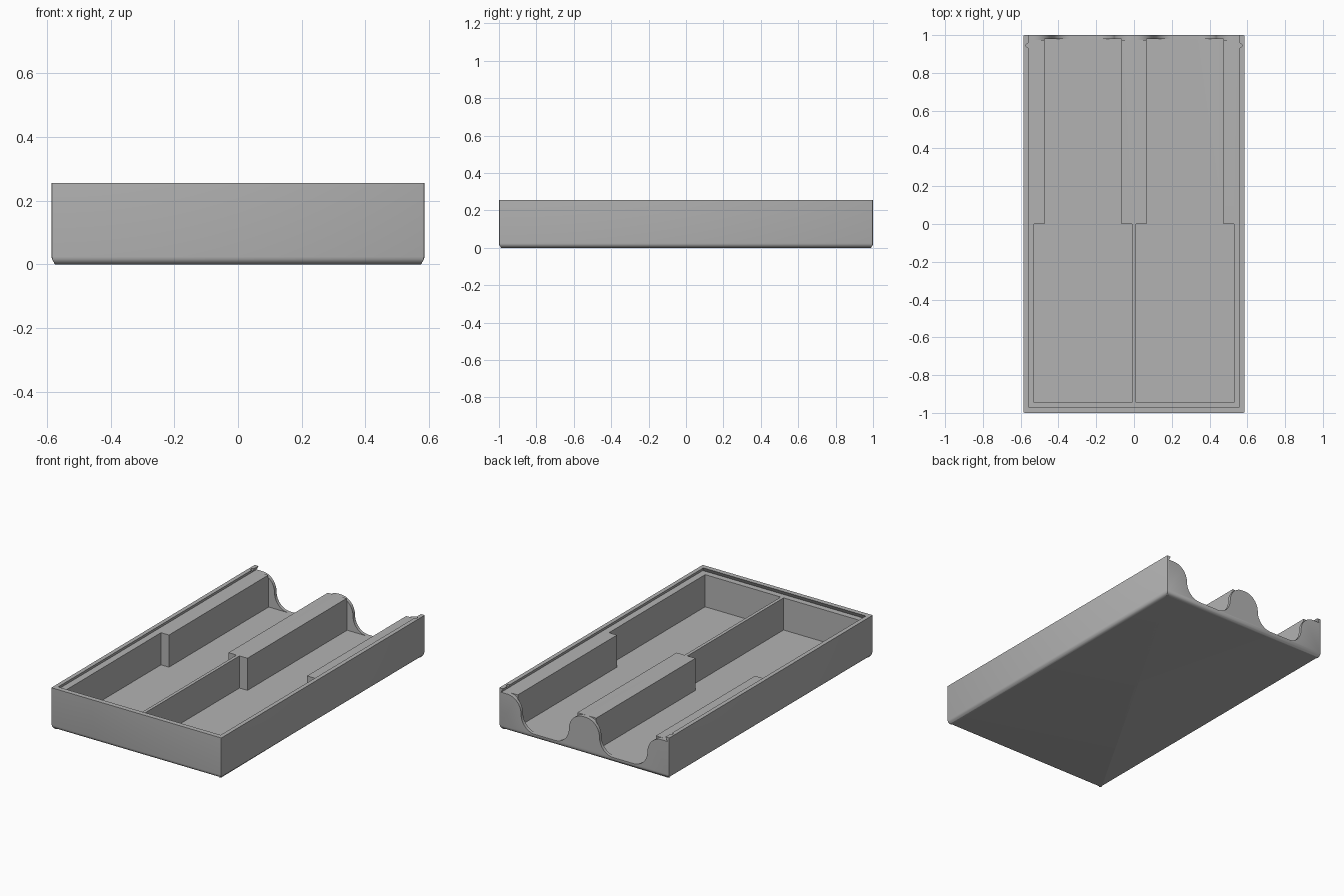
import bpy, bmesh, math

cube = bpy.data.objects.get("Cube")
if cube:
    bpy.data.objects.remove(cube, do_unlink=True)

W, L, H = 0.585, 1.0, 0.255      # half width, half length, height
FLOOR, LEDGE = 0.03, 0.23        # pocket floor and lid ledge heights

grey = bpy.data.materials.new("grey plastic")
grey.use_nodes = True
colour = (0.45, 0.45, 0.45, 1)
grey.diffuse_color = colour
grey.node_tree.nodes["Principled BSDF"].inputs["Base Color"].default_value = colour


def make_object(name, bm):
    bmesh.ops.recalc_face_normals(bm, faces=bm.faces)
    mesh = bpy.data.meshes.new(name)
    bm.to_mesh(mesh)
    bm.free()
    mesh.materials.append(grey)
    obj = bpy.data.objects.new(name, mesh)
    bpy.context.collection.objects.link(obj)
    return obj


def prism(name, lower, upper):
    """Closed solid between two matching outlines."""
    bm = bmesh.new()
    a = [bm.verts.new(p) for p in lower]
    b = [bm.verts.new(p) for p in upper]
    bm.faces.new(a)
    bm.faces.new(b)
    n = len(a)
    for i in range(n):
        j = (i + 1) % n
        bm.faces.new((a[i], a[j], b[j], b[i]))
    return make_object(name, bm)


def cut(target, cutter):
    cutter.hide_render = True
    mod = target.modifiers.new("cut", 'BOOLEAN')
    mod.operation, mod.solver, mod.object = 'DIFFERENCE', 'EXACT', cutter
    bpy.context.view_layer.objects.active = target
    bpy.ops.object.modifier_apply(modifier=mod.name)
    bpy.data.objects.remove(cutter, do_unlink=True)


# Outer tray block with rounded bottom edges and softened corners
bm = bmesh.new()
bmesh.ops.create_cube(bm, size=1)
for v in bm.verts:
    v.co = (v.co.x * 2 * W, v.co.y * 2 * L, (v.co.z + 0.5) * H)
uprights = [e for e in bm.edges if abs(e.verts[0].co.z - e.verts[1].co.z) > 0.1]
bmesh.ops.bevel(bm, geom=uprights, offset=0.006, segments=2, profile=0.5, affect='EDGES')
bottom = [e for e in bm.edges if all(v.co.z < 0.001 for v in e.verts)]
bmesh.ops.bevel(bm, geom=bottom, offset=0.024, segments=5, profile=0.5,
                affect='EDGES', clamp_overlap=False)
tray = make_object("storage_tray", bm)


# Undercut slide for the lid, open at the back
def slide(x, front, z):
    return [(-x, front, z), (x, front, z), (x, 1.1, z), (-x, 1.1, z)]


cut(tray, prism("lid_slide", slide(0.572, -0.982, LEDGE), slide(0.558, -0.968, H + 0.002)))

for side in (-1, 1):
    # Stepped pocket: wide front half, narrow rear half
    outline = [(0.01, -0.945), (0.53, -0.945), (0.53, 0), (0.475, 0),
               (0.475, 0.98), (0.065, 0.98), (0.065, 0), (0.01, 0)]
    cut(tray, prism("pocket", [(side * x, y, FLOOR) for x, y in outline],
                    [(side * x, y, 0.4) for x, y in outline]))

    # Scalloped opening through the back wall: two mirrored S curves
    r, mid, edge = (LEDGE - FLOOR) / 2, 0.27, 0.01
    steps = 12
    s_curve = []
    for i in range(steps + 1):
        t = math.pi / 2 * i / steps
        s_curve.append((edge + r * math.sin(t) * 0.95, LEDGE - r * (1 - math.cos(t))))
    for i in range(1, steps + 1):
        t = math.pi / 2 * i / steps
        s_curve.append((edge + 0.95 * r * (2 - math.cos(t)), FLOOR + r * (1 - math.sin(t))))
    profile = [(edge, 0.4)] + s_curve
    profile += [(2 * mid - x, z) for x, z in reversed(profile)]
    cut(tray, prism("scallop", [(side * x, 0.975, z) for x, z in profile],
                    [(side * x, 1.1, z) for x, z in profile]))

    # Small snap notch in the rim near the back
    bm = bmesh.new()
    bmesh.ops.create_cone(bm, cap_ends=True, segments=16, radius1=0.012,
                          radius2=0.012, depth=0.1)
    bmesh.ops.translate(bm, verts=bm.verts, vec=(side * 0.56, 0.945, LEDGE + 0.05))
    cut(tray, make_object("snap_notch", bm))

bpy.ops.object.select_all(action='DESELECT')
tray.select_set(True)
bpy.context.view_layer.objects.active = tray
bpy.ops.object.shade_smooth_by_angle(angle=math.radians(30))
